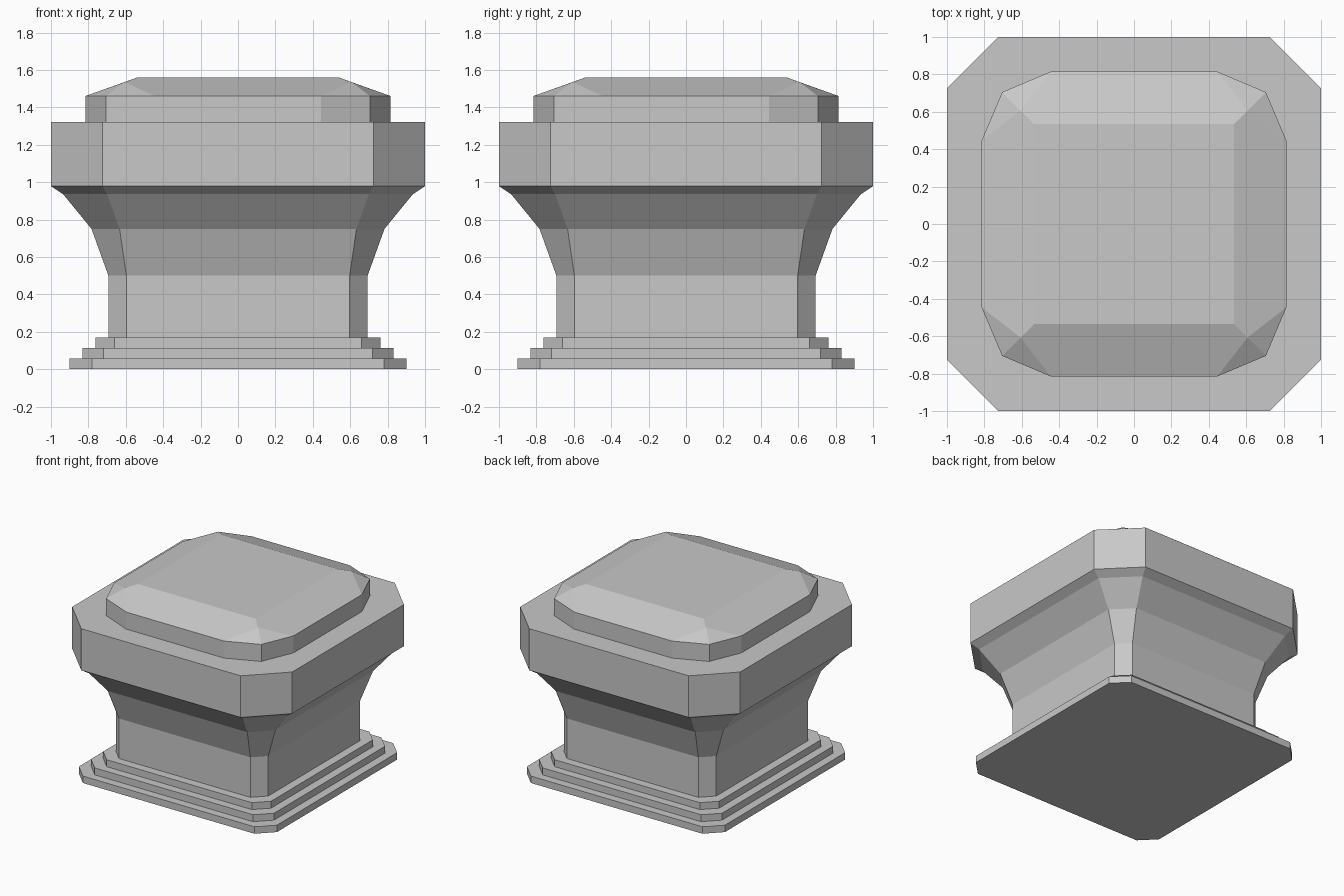
import bpy
import bmesh

cube = bpy.data.objects.get("Cube")
if cube:
    bpy.data.objects.remove(cube, do_unlink=True)

STONE = (0.58, 0.58, 0.58, 1.0)
stone = bpy.data.materials.new("grey stone")
stone.use_nodes = True
stone.diffuse_color = STONE
bsdf = next(n for n in stone.node_tree.nodes if n.type == 'BSDF_PRINCIPLED')
bsdf.inputs["Base Color"].default_value = STONE


def finish(name, bm):
    bmesh.ops.recalc_face_normals(bm, faces=bm.faces[:])
    mesh = bpy.data.meshes.new(name)
    bm.to_mesh(mesh)
    bm.free()
    mesh.materials.append(stone)
    obj = bpy.data.objects.new(name, mesh)
    bpy.context.collection.objects.link(obj)
    return obj


def chamfered_square(w, c):
    """Corners of a square of half-width w whose flat sides end at c."""
    half = [(w, -c), (w, c), (c, w), (-c, w)]
    return half + [(-x, -y) for x, y in half]


def chamfered_stack(name, rings):
    """Loft chamfered squares given as (z, half-width, flat half-length)."""
    bm = bmesh.new()
    loops = [[bm.verts.new((x, y, z)) for x, y in chamfered_square(w, c)]
             for z, w, c in rings]
    for low, high in zip(loops, loops[1:]):
        for i in range(len(low)):
            j = (i + 1) % len(low)
            bm.faces.new((low[i], low[j], high[j], high[i]))
    bm.faces.new(loops[0][::-1])
    bm.faces.new(loops[-1])
    return finish(name, bm)


# Stepped base
steps = [("lower", 0.90, 0.78), ("middle", 0.832, 0.72), ("upper", 0.763, 0.66)]
RISE = 0.057
for i, (label, w, c) in enumerate(steps):
    chamfered_stack(label + "_base_step", [(i * RISE, w, c), ((i + 1) * RISE, w, c)])

# Shaft flaring out into the wide block
chamfered_stack("flared_shaft", [
    (0.17, 0.693, 0.597), (0.50, 0.693, 0.597), (0.75, 0.783, 0.633),
    (0.936, 0.935, 0.70), (0.979, 1.0, 0.725)])
chamfered_stack("cap_block", [(0.979, 1.0, 0.725), (1.321, 1.0, 0.725)])

# Top slab with sloping sides and two facets at each corner
bm = bmesh.new()
levels = [(1.321, 0.815, 0.445), (1.461, 0.815, 0.445)]
for z, w, c in levels:
    for x, y in chamfered_square(w, c):
        bm.verts.new((x, y, z))
corner_points = [(0.705, 1.321), (0.705, 1.461), (0.607, 1.535), (0.535, 1.561)]
for d, z in corner_points:
    for sx in (-1, 1):
        for sy in (-1, 1):
            bm.verts.new((sx * d, sy * d, z))
bmesh.ops.convex_hull(bm, input=bm.verts[:])
bmesh.ops.dissolve_limit(bm, angle_limit=0.02, verts=bm.verts[:], edges=bm.edges[:])
finish("top_slab", bm)
